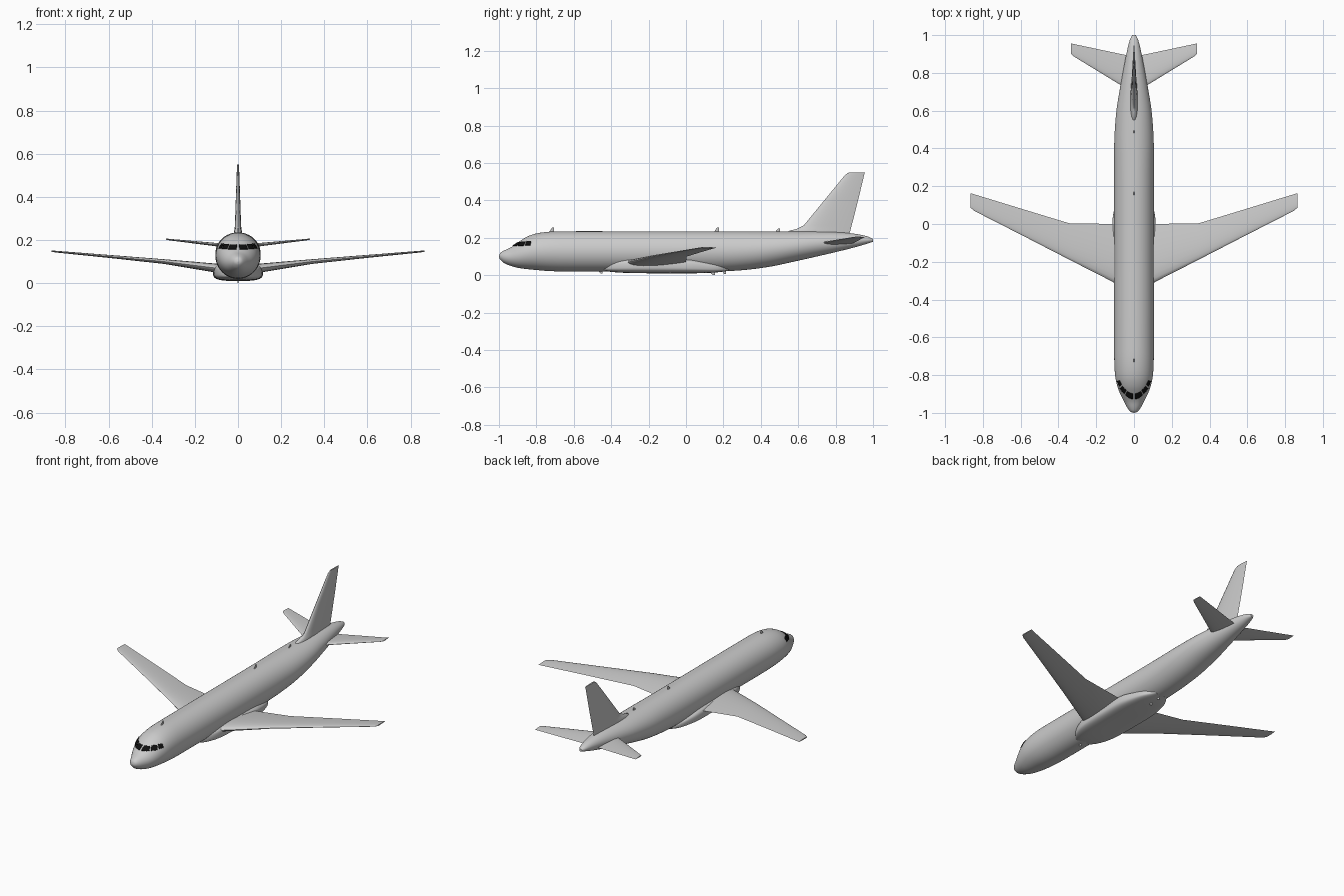
import bpy, bmesh
from math import sin, cos, pi, radians, sqrt, copysign
from mathutils import Vector
from mathutils.bvhtree import BVHTree

cube = bpy.data.objects.get("Cube")
if cube:
    bpy.data.objects.remove(cube, do_unlink=True)


def material(name, rgb):
    m = bpy.data.materials.new(name)
    m.use_nodes = True
    color = (*rgb, 1.0)
    m.diffuse_color = color
    m.node_tree.nodes["Principled BSDF"].inputs["Base Color"].default_value = color
    return m


GREY = material("light grey paint", (0.6, 0.6, 0.6))
BLACK = material("black glass", (0.005, 0.005, 0.005))


def skin(name, rings, mat, closed=True):
    """Bridge rings of points into a smooth mesh; closed rings are capped."""
    bm = bmesh.new()
    rows = [[bm.verts.new(p) for p in ring] for ring in rings]
    n = len(rows[0])
    for a, b in zip(rows, rows[1:]):
        for i in range(n if closed else n - 1):
            j = (i + 1) % n
            bm.faces.new((a[i], a[j], b[j], b[i]))
    if closed:
        bm.faces.new(rows[0])
        bm.faces.new(rows[-1])
    bmesh.ops.remove_doubles(bm, verts=bm.verts, dist=0.00005)
    bmesh.ops.recalc_face_normals(bm, faces=bm.faces)
    mesh = bpy.data.meshes.new(name)
    bm.to_mesh(mesh)
    bm.free()
    mesh.materials.append(mat)
    mesh.shade_smooth()
    mesh.set_sharp_from_angle(angle=radians(40))
    obj = bpy.data.objects.new(name, mesh)
    bpy.context.collection.objects.link(obj)
    return obj


def smooth_rows(rows, steps):
    """Chord-length Hermite spline through the stations."""
    pts = [Vector(r) for r in rows]
    t = [0.0]
    for a, b in zip(pts, pts[1:]):
        t.append(t[-1] + (b - a).length)
    last = len(pts) - 1
    tan = []
    for i in range(last + 1):
        lo, hi = max(i - 1, 0), min(i + 1, last)
        tan.append((pts[hi] - pts[lo]) / (t[hi] - t[lo]))
    out = []
    for i in range(last):
        d = t[i + 1] - t[i]
        for k in range(steps):
            s = k / steps
            out.append(pts[i] * (2*s**3 - 3*s**2 + 1) + tan[i] * d * (s**3 - 2*s**2 + s)
                       + pts[i + 1] * (3*s**2 - 2*s**3) + tan[i + 1] * d * (s**3 - s**2))
    return out + [pts[-1]]


def body(name, rows, power=2.0, sides=48, steps=4):
    """Loft of superellipses; each station is (y, top, bottom, half width)."""
    def bend(v):
        return copysign(abs(v) ** (2 / power), v)
    rings = []
    for y, top, bottom, half in smooth_rows(rows, steps):
        mid, h = (top + bottom) / 2, (top - bottom) / 2
        rings.append([(half * bend(cos(2*pi*i/sides)), y, mid + h * bend(sin(2*pi*i/sides)))
                      for i in range(sides)])
    return skin(name, rings, GREY)


def airfoil(points=12):
    """Unit symmetric airfoil as (chord position, half thickness)."""
    def half(c):
        return 5 * (0.2969*sqrt(c) - 0.126*c - 0.3516*c**2 + 0.2843*c**3 - 0.1036*c**4)
    cs = [(1 - cos(pi * i / points)) / 2 for i in range(points + 1)]
    upper = [(c, half(c)) for c in reversed(cs)]
    return upper[:-1] + [(c, -half(c)) for c in cs[:-1]]


def surface(name, stations, place):
    """Loft airfoils; each station is (span, front, rear, offset, thickness)."""
    rings = [[place(span, front + c * (rear - front), off + h * thick)
              for c, h in airfoil()]
             for span, front, rear, off, thick in stations]
    return skin(name, rings, GREY)


def upright(span, y, off):
    return (off, y, span)


# Fuselage
fuselage = body("fuselage", [
    (-1.0, 0.1, 0.1, 0.0),
    (-0.994, 0.118, 0.085, 0.018),
    (-0.975, 0.131, 0.067, 0.034),
    (-0.94, 0.147, 0.051, 0.053),
    (-0.9, 0.174, 0.04, 0.073),
    (-0.86, 0.201, 0.034, 0.088),
    (-0.81, 0.221, 0.029, 0.099),
    (-0.74, 0.232, 0.023, 0.104),
    (-0.65, 0.235, 0.02, 0.105),
    (-0.3, 0.235, 0.02, 0.105),
    (0.15, 0.235, 0.02, 0.105),
    (0.3, 0.235, 0.027, 0.105),
    (0.45, 0.235, 0.046, 0.104),
    (0.6, 0.235, 0.078, 0.093),
    (0.72, 0.234, 0.105, 0.074),
    (0.83, 0.229, 0.131, 0.054),
    (0.92, 0.219, 0.154, 0.036),
    (0.975, 0.206, 0.171, 0.022),
    (1.0, 0.194, 0.179, 0.009)])

# Belly fairing around the wing roots
body("belly_fairing", [
    (-0.45, 0.05, 0.026, 0.04),
    (-0.4, 0.075, 0.018, 0.078),
    (-0.33, 0.09, 0.013, 0.104),
    (-0.24, 0.095, 0.011, 0.114),
    (-0.1, 0.095, 0.01, 0.116),
    (0.02, 0.09, 0.01, 0.114),
    (0.1, 0.075, 0.012, 0.1),
    (0.17, 0.06, 0.016, 0.078),
    (0.23, 0.045, 0.024, 0.04)], power=3.4)

# Wings and tailplanes, built for both sides
for side, label in ((1, "left"), (-1, "right")):
    def sideways(span, y, off, s=side):
        return (s * span, y, off)

    surface(label + "_wing", [
        (0.03, -0.35, 0.0, 0.062, 0.046),
        (0.105, -0.31, 0.0, 0.07, 0.042),
        (0.344, -0.188, 0.004, 0.1, 0.022),
        (0.6, -0.056, 0.082, 0.124, 0.014),
        (0.845, 0.069, 0.157, 0.146, 0.008),
        (0.865, 0.086, 0.163, 0.148, 0.006)], sideways)
    surface(label + "_tailplane", [
        (0.01, 0.695, 0.888, 0.168, 0.02),
        (0.07, 0.735, 0.9, 0.175, 0.017),
        (0.32, 0.888, 0.953, 0.202, 0.007),
        (0.333, 0.9, 0.956, 0.204, 0.005)], sideways)

# Tail fin with its curved root fillet
surface("tail_fin", [
    (0.2, 0.52, 0.868, 0, 0.042),
    (0.237, 0.55, 0.878, 0, 0.038),
    (0.247, 0.59, 0.881, 0, 0.033),
    (0.267, 0.63, 0.886, 0, 0.029),
    (0.4, 0.739, 0.92, 0, 0.02),
    (0.538, 0.852, 0.953, 0, 0.01),
    (0.55, 0.872, 0.957, 0, 0.008)], upright)

# Blade antennas: position along the body, root height, tip height
for i, (y, root, tip) in enumerate([(-0.72, 0.228, 0.254), (0.162, 0.228, 0.256),
                                    (0.488, 0.228, 0.25), (-0.46, 0.026, 0.01),
                                    (0.14, 0.02, 0.0), (0.2, 0.028, 0.008)]):
    surface("blade_antenna_%d" % (i + 1), [
        (root, y - 0.014, y + 0.014, 0, 0.006),
        (tip, y + 0.004, y + 0.014, 0, 0.003)], upright)

# Cockpit windows: thin plates laid on the nose surface
hull = BVHTree.FromPolygons([v.co for v in fuselage.data.vertices],
                            [p.vertices for p in fuselage.data.polygons])
panes = [(3, 23, 0.156, 0.176), (27, 47, 0.157, 0.179), (52, 70, 0.16, 0.181)]
N = 6
for side, label in ((1, "left"), (-1, "right")):
    for k, (a0, a1, z0, z1) in enumerate(panes):
        grid = []
        for r in range(N + 1):
            row = []
            for c in range(N + 1):
                a = radians(a0 + (a1 - a0) * c / N)
                ray = Vector((side * sin(a), -cos(a), 0))
                start = Vector((0, -0.8, z0 + (z1 - z0) * r / N))
                hit, normal, _, _ = hull.ray_cast(start + ray, -ray)
                if hit is None:
                    hit, normal = start + ray * 0.09, ray
                row.append(hit + normal * 0.002)
            grid.append(row)
        pane = skin("%s_cockpit_window_%d" % (label, k + 1), grid, BLACK, closed=False)
        plate = pane.modifiers.new("plate", 'SOLIDIFY')
        plate.thickness = 0.003
        plate.offset = 0
